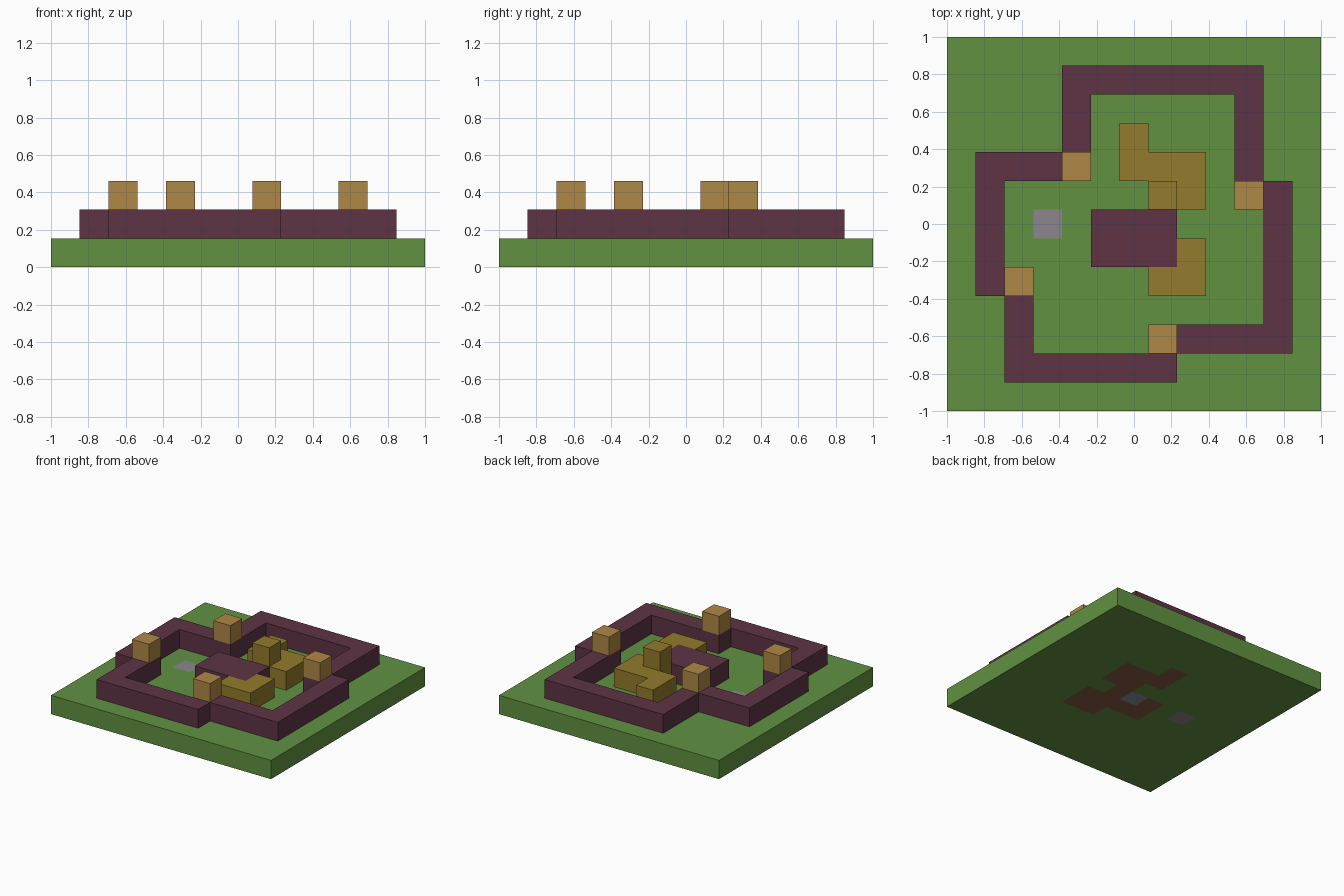
import bpy
import bmesh

if "Cube" in bpy.data.objects:
    bpy.data.objects.remove(bpy.data.objects["Cube"], do_unlink=True)

GRID = 13
CELL = 2 / GRID


def material(name, red, green, blue):
    linear = [((c / 255 + 0.055) / 1.055) ** 2.4 for c in (red, green, blue)]
    mat = bpy.data.materials.new(name)
    mat.use_nodes = True
    mat.diffuse_color = (*linear, 1)
    shader = mat.node_tree.nodes["Principled BSDF"]
    shader.inputs["Base Color"].default_value = (*linear, 1)
    shader.inputs["Roughness"].default_value = 0.9
    return mat


def cells(*rects):
    """Grid cells covered by rectangles of (first column, last column, first row, last row)."""
    return {(i, j) for a, b, c, d in rects
            for i in range(a, b + 1) for j in range(c, d + 1)}


def block(name, footprint, level, mats, rule=lambda cell: 0):
    """One-cell-high block over a footprint, without inner walls."""
    bm = bmesh.new()

    def quad(points, cell):
        verts = [bm.verts.new((x * CELL - 1, y * CELL - 1, z * CELL)) for x, y, z in points]
        bm.faces.new(verts).material_index = rule(cell)

    for cell in sorted(footprint):
        i, j = cell
        corners = [(i, j), (i + 1, j), (i + 1, j + 1), (i, j + 1)]
        neighbours = [(i, j - 1), (i + 1, j), (i, j + 1), (i - 1, j)]
        quad([(x, y, level + 1) for x, y in corners], cell)
        quad([(x, y, level) for x, y in reversed(corners)], cell)
        for k, neighbour in enumerate(neighbours):
            if neighbour not in footprint:
                p, q = corners[k], corners[(k + 1) % 4]
                quad([(*p, level), (*q, level), (*q, level + 1), (*p, level + 1)], cell)
    bmesh.ops.remove_doubles(bm, verts=bm.verts, dist=CELL / 100)
    bmesh.ops.recalc_face_normals(bm, faces=bm.faces)
    mesh = bpy.data.meshes.new(name)
    bm.to_mesh(mesh)
    bm.free()
    for mat in mats:
        mesh.materials.append(mat)
    obj = bpy.data.objects.new(name, mesh)
    bpy.context.collection.objects.link(obj)
    return obj


grass = material("grass green", 98, 145, 66)
earth = material("earth brown", 134, 90, 68)
stone = material("stone grey", 139, 134, 140)
slate = material("slate grey", 133, 143, 150)
plum = material("plum", 95, 52, 69)
gold = material("dark gold", 147, 123, 44)
tan = material("tan", 175, 135, 70)

# Footprints on the grid
wall = cells((4, 10, 11, 11), (4, 4, 8, 11), (1, 4, 8, 8), (1, 1, 4, 8),
             (1, 2, 4, 4), (2, 2, 1, 4), (2, 7, 1, 1), (7, 7, 1, 2),
             (7, 11, 2, 2), (11, 11, 2, 7), (10, 11, 7, 7), (10, 10, 7, 11))
hall = cells((5, 7, 5, 6))
back_wing = cells((7, 8, 7, 8), (6, 6, 8, 9))
front_wing = cells((7, 8, 4, 4), (8, 8, 5, 5))
paving = (3, 6)
centre = (6, 6)


# Ground slab, with earth under the buildings and two stone cells
def ground_colour(cell):
    if cell == paving:
        return 2
    if cell == centre:
        return 3
    return 1 if cell in hall | back_wing | front_wing else 0


block("ground", cells((0, GRID - 1, 0, GRID - 1)), 0,
      [grass, earth, stone, slate], ground_colour)

# Outer wall and its four corner turrets
block("outer_wall", wall, 1, [plum])
for name, spot in (("left_turret", (10, 7)), ("back_turret", (4, 8)),
                   ("right_turret", (2, 4)), ("front_turret", (7, 2))):
    block(name, {spot}, 2, [tan])

# Inner buildings
block("central_hall", hall, 1, [plum])
block("back_wing", back_wing, 1, [gold])
block("front_wing", front_wing, 1, [gold])
block("watch_tower", {(7, 7)}, 2, [gold])
